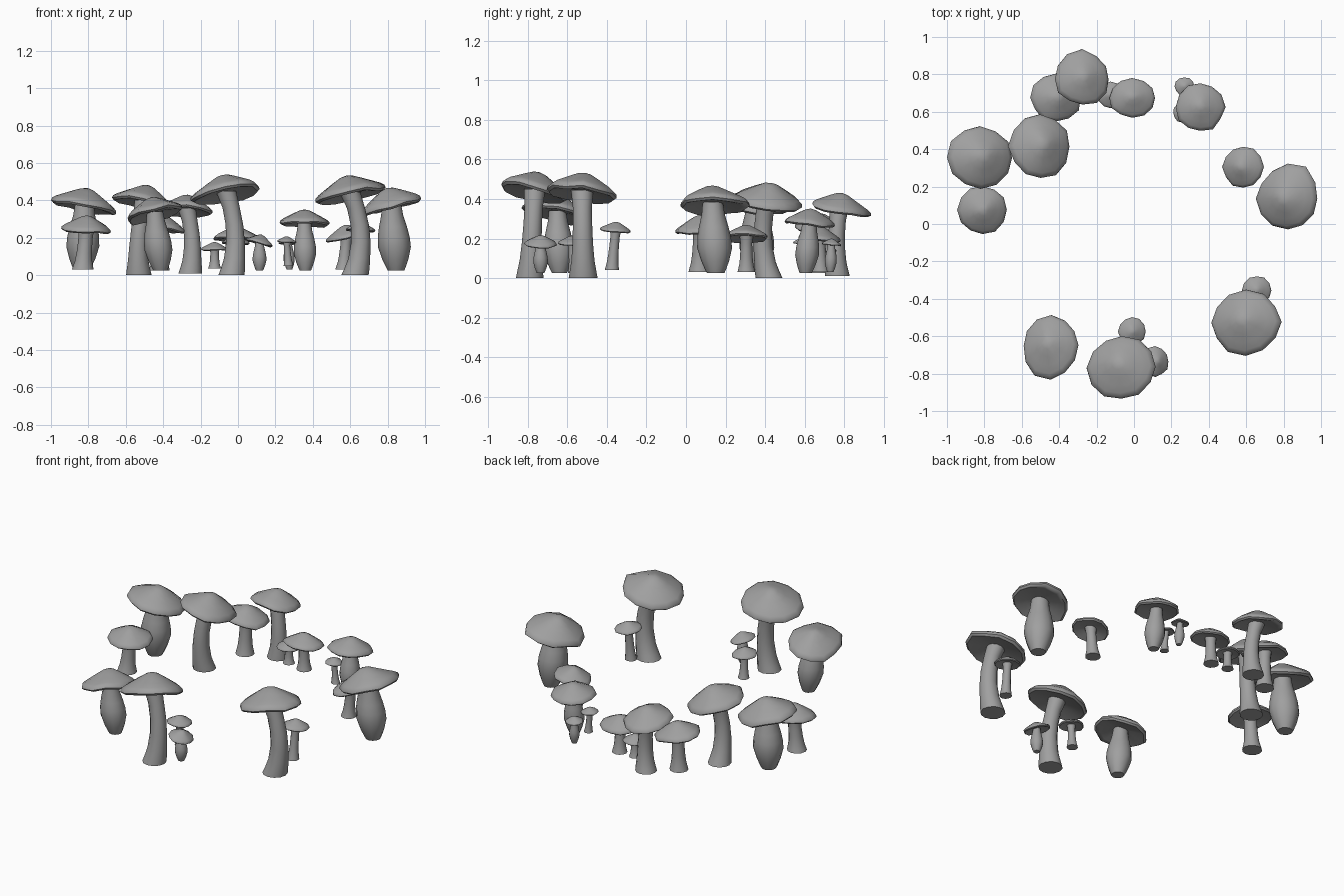
import bpy, bmesh, math, random
from mathutils import Vector

if "Cube" in bpy.data.objects:
    bpy.data.objects.remove(bpy.data.objects["Cube"])

random.seed(4)
SIDES = 12

grey = bpy.data.materials.new("mushroom_grey")
grey.diffuse_color = (0.35, 0.35, 0.35, 1)
grey.use_nodes = True
grey.node_tree.nodes["Principled BSDF"].inputs["Base Color"].default_value = grey.diffuse_color

# profiles: (radius, height) for caps, (height, radius) fractions for stems
CAP = [(0.2, .5), (.42, .385), (.66, .25), (.87, .13), (.98, .04), (1, -.05),
       (.93, -.11), (.8, -.08), (.5, -.02), (.2, .02)]
BULB = [(0, .5), (.05, .6), (.17, .8), (.35, 1), (.5, .97), (.65, .85), (.82, .67), (1, .58)]
FLARE = [(0, 1), (.08, .92), (.2, .8), (.4, .71), (.6, .67), (.8, .66), (1, .78)]


def skin(name, rings, first=None, last=None):
    """Bridge rings of points and close both ends, optionally with a pole."""
    bm = bmesh.new()
    loops = [[bm.verts.new(p) for p in ring] for ring in rings]
    n = SIDES
    for a, b in zip(loops, loops[1:]):
        for i in range(n):
            j = (i + 1) % n
            bm.faces.new((a[i], a[j], b[j], b[i]))
    for loop, pole in ((loops[0], first), (loops[-1], last)):
        if pole is None:
            bm.faces.new(loop)
        else:
            v = bm.verts.new(pole)
            for i in range(n):
                bm.faces.new((loop[i], loop[(i + 1) % n], v))
    bmesh.ops.recalc_face_normals(bm, faces=bm.faces)
    me = bpy.data.meshes.new(name)
    bm.to_mesh(me)
    bm.free()
    me.materials.append(grey)
    ob = bpy.data.objects.new(name, me)
    bpy.context.collection.objects.link(ob)
    bpy.ops.object.select_all(action='DESELECT')
    ob.select_set(True)
    bpy.context.view_layer.objects.active = ob
    bpy.ops.object.shade_smooth_by_angle(angle=math.radians(50))


def mushroom(name, cap, radius, tilt, foot, stem_r, style=FLARE, bend=(0, 0), point=None):
    rx, ry = radius
    r = (rx + ry) / 2
    centre = Vector((cap[0], cap[1], cap[2] - .55 * r))
    turn = Vector((0, 0, 1)).rotation_difference(Vector((tilt[0], tilt[1], 1)))
    angles = [2 * math.pi * i / SIDES for i in range(SIDES)]
    # uneven rim, optionally drawn out towards one direction
    wobble = []
    for a in angles:
        w = random.uniform(.95, 1.04)
        if point is not None:
            w += .14 * max(0, math.cos(a - math.radians(point))) ** 4 - .02
        wobble.append(w)
    droop = [random.uniform(-.04, .04) for a in angles]
    rings = []
    for pr, pz in CAP:
        ring = []
        for a, w, d in zip(angles, wobble, droop):
            k = pr * (1 + (w - 1) * pr)
            ring.append(centre + turn @ Vector((rx * k * math.cos(a), ry * k * math.sin(a),
                                                r * (pz + d * pr))))
        rings.append(ring)
    skin(name + "_cap", rings, centre + turn @ Vector((0, 0, .55 * r)),
         centre + turn @ Vector((0, 0, .02 * r)))
    # stem follows a gentle bend from foot to underside of cap
    base, top = Vector(foot), centre + Vector((0, 0, .06 * r))
    rings = []
    for t, pr in style:
        c = base.lerp(top, t) + Vector((bend[0], bend[1], 0)) * 4 * t * (1 - t)
        rings.append([c + Vector((math.cos(a), math.sin(a), 0)) * stem_r * pr for a in angles])
    skin(name + "_stem", rings)


# tall mushrooms with curved stems
mushroom("front_tall", (-.065, -.765, .54), (.187, .177), (-.2, .25), (-.035, -.79, 0), .07,
         bend=(.035, 0))
mushroom("right_front_tall", (.597, -.525, .535), (.19, .175), (-.2, .15), (.625, -.52, 0), .073,
         bend=(.045, 0))
mushroom("left_tall", (-.5, .415, .485), (.168, .175), (.22, .15), (-.53, .42, 0), .068,
         bend=(-.015, -.03))
mushroom("back_tall", (-.275, .775, .432), (.148, .145), (.08, .2), (-.255, .765, .01), .063,
         bend=(.02, -.01), point=90)

# large mushrooms with bulbous stems
mushroom("right_large", (.82, .135, .47), (.175, .175), (-.27, 0), (.845, .15, .025), .088,
         BULB, point=70)
mushroom("left_large", (-.82, .355, .467), (.178, .172), (.18, .08), (-.835, .36, .03), .088, BULB)
mushroom("front_left_large", (-.445, -.65, .42), (.155, .165), (-.25, .2), (-.415, -.64, .025),
         .075, BULB, point=255)
mushroom("back_right_medium", (.355, .625, .352), (.13, .133), (.02, .1), (.36, .605, .025),
         .06, BULB)

# medium mushrooms with short flared stems
mushroom("left_medium", (-.81, .075, .32), (.132, .132), (.05, -.08), (-.83, .07, .03), .058)
mushroom("back_left_medium", (-.415, .675, .33), (.138, .13), (.15, .05), (-.42, .67, .025), .055)
mushroom("back_medium", (-.01, .675, .262), (.125, .105), (0, .1), (-.01, .68, .03), .045)
mushroom("right_medium", (.582, .305, .27), (.112, .112), (-.2, 0), (.565, .305, .03), .045)

# small companions
mushroom("right_front_small", (.655, -.355, .285), (.078, .078), (.05, .1), (.65, -.375, .04), .036)
mushroom("front_small", (-.01, -.575, .215), (.074, .075), (.05, .05), (-.01, -.565, .025), .033)
mushroom("front_bulb_small", (.115, -.735, .218), (.075, .08), (.3, .05), (.115, -.735, .025),
         .037, BULB)
mushroom("back_small", (-.125, .69, .178), (.07, .07), (0, 0), (-.125, .69, .035), .035)
mushroom("back_right_small", (.26, .595, .208), (.052, .052), (.05, 0), (.27, .595, .05), .026)
mushroom("back_right_bulb_small", (.27, .735, .2), (.053, .05), (0, .1), (.275, .73, .03),
         .03, BULB)
